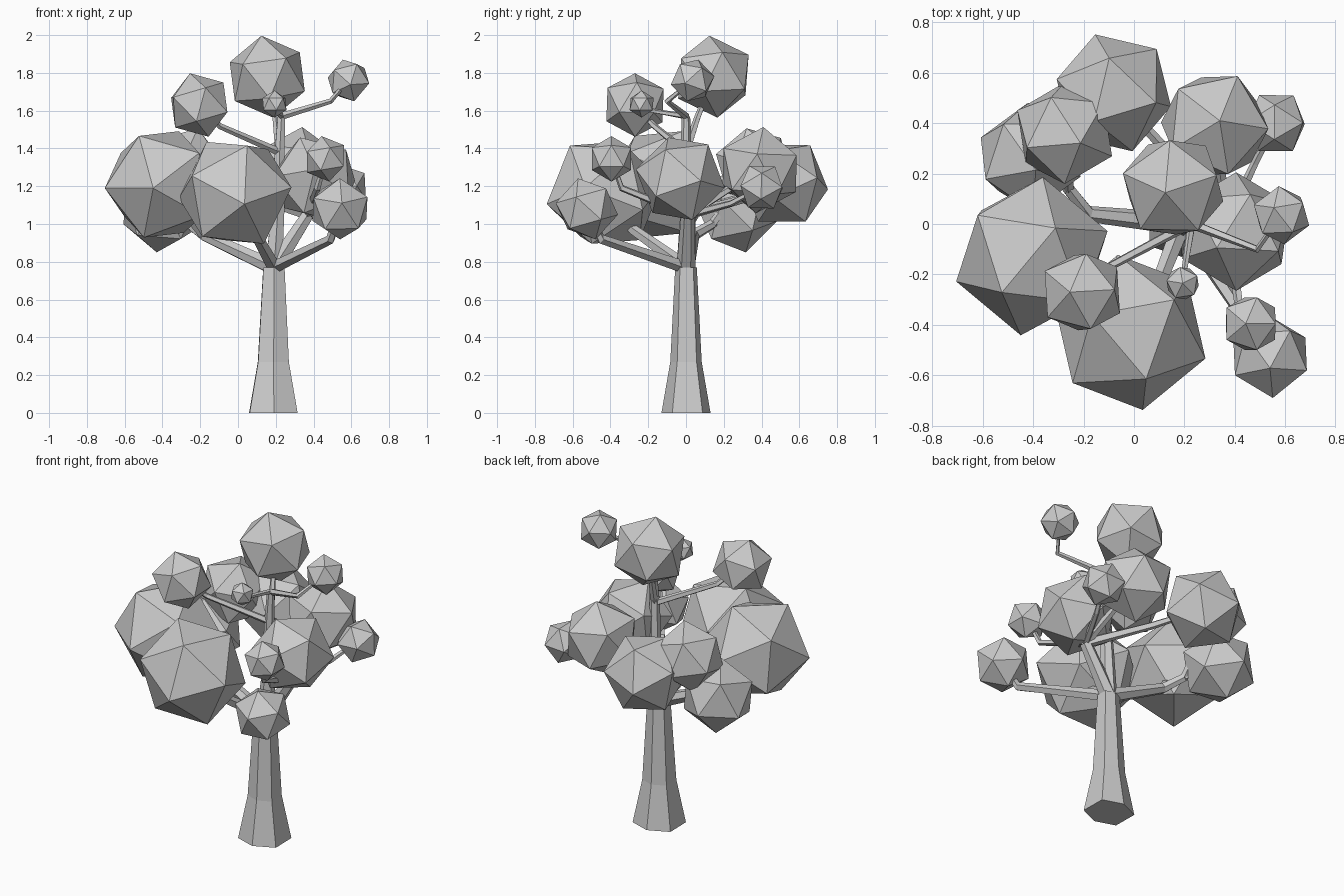
import bpy
import bmesh
import math
from mathutils import Vector, Matrix

cube = bpy.data.objects.get("Cube")
if cube:
    bpy.data.objects.remove(cube, do_unlink=True)

grey = bpy.data.materials.new("plain grey")
grey.use_nodes = True
shade = (0.6, 0.6, 0.6, 1.0)
grey.diffuse_color = shade
grey.node_tree.nodes["Principled BSDF"].inputs["Base Color"].default_value = shade


def add_object(name, bm):
    """Turn a bmesh into a flat shaded object with the one material."""
    bmesh.ops.recalc_face_normals(bm, faces=bm.faces)
    mesh = bpy.data.meshes.new(name)
    bm.to_mesh(mesh)
    bm.free()
    mesh.materials.append(grey)
    obj = bpy.data.objects.new(name, mesh)
    bpy.context.collection.objects.link(obj)
    return obj


def frame(main, side):
    """Rotation whose z axis is main and whose x axis leans to side."""
    z = Vector(main).normalized()
    side = Vector(side)
    x = (side - z * side.dot(z)).normalized()
    return Matrix((x, z.cross(x), z)).transposed()


def polygon(sides):
    angles = [math.tau * k / sides for k in range(sides)]
    return [(math.cos(a), math.sin(a)) for a in angles]


def limb(name, points, radii, outline):
    """Faceted tube along a path; the outline is scaled at each point."""
    points = [Vector(p) for p in points]
    last = len(points) - 1
    sides = len(outline)
    bm = bmesh.new()
    rings = []
    for i, point in enumerate(points):
        along = points[min(i + 1, last)] - points[max(i - 1, 0)]
        # the outline's first axis faces forward on upright limbs
        turn = frame(along, (0.02, -1, 0.05))
        rings.append([bm.verts.new(point + turn @ Vector((u, v, 0)) * radii[i])
                      for u, v in outline])
    for low, high in zip(rings, rings[1:]):
        for k in range(sides):
            n = (k + 1) % sides
            bm.faces.new((low[k], low[n], high[n], high[k]))
    bm.faces.new(rings[0][::-1])
    bm.faces.new(rings[-1])
    return add_object(name, bm)


def leaf_ball(name, centre, radius, corner, neighbour):
    """Icosahedron turned so one corner and an adjacent one aim as given."""
    bm = bmesh.new()
    bmesh.ops.create_icosphere(bm, subdivisions=1, radius=radius)
    bm.verts.ensure_lookup_table()
    first = bm.verts[0]
    second = first.link_edges[0].other_vert(first)
    source = frame(first.co, second.co)
    turn = frame(corner, neighbour) @ source.transposed()
    for v in bm.verts:
        v.co = turn @ v.co + Vector(centre)
    return add_object(name, bm)


# Foliage: centre, radius, direction of one corner, direction of the next
leaves = {
    "crown": ((.155, .145, 1.78), .22, (-3, -2, 21), (18, 5, 13)),
    "upper_right": ((-.205, -.27, 1.63), .175, (-5, 0, 17), (13, 1, 11)),
    "upper_left": ((.585, .035, 1.76), .118, (-3, 3, 11), (-1, 11, 2)),
    "tiny": ((.193, -.235, 1.635), .072, (0, 0, 1), (1, -1, 0)),
    "big_right": ((-.405, -.128, 1.21), .317, (-30, -10, -2), (-4, -31, -2)),
    "big_front": ((-.015, -.43, 1.165), .317, (5, -31, -6), (28, -8, 3)),
    "back": ((-.08, .52, 1.215), .245, (-7, 22, -3), (17, 17, 3)),
    "back_left": ((.32, .39, 1.285), .23, (2, 2, 23), (20, -1, 10)),
    "low_right": ((-.41, .265, 1.065), .222, (-2, 5, -21), (-13, -13, -16)),
    "small_back": ((.563, .40, 1.195), .13, (7, 11, 0), (10, 0, 7)),
    "back_right": ((-.275, .36, 1.31), .21, (0, 20, -6), (17, 14, 8)),
    "left": ((.405, -.03, 1.24), .24, (0, -24, 5), (17, -16, -8)),
    "small_front": ((.463, -.395, 1.345), .122, (-2, 0, 12), (9, 0, 6)),
    "low_front": ((.54, -.525, 1.08), .168, (1, -16, 3), (14, -5, 6)),
}
for name, data in leaves.items():
    leaf_ball(name + "_foliage", *data)

# Six-sided trunk with a flared foot, broader across its flanks
half = [(.13, 0), (.075, .127), (-.085, .127)]
limb("trunk", [(.187, 0, 0), (.187, 0, .27), (.19, 0, .77)], (1, .64, .44),
     half + [(-u, -v) for u, v in half])

# Upright leader that carries the top, and a stout limb to the left
fork = (.19, 0, .77)
mid = (.21, .01, 1.06)
high = (.22, 0, 1.38)
tip = (.23, 0, 1.57)
bough = (.37, .01, 1.05)
elbow = (-.18, .04, .94)
knee = (-.26, .14, 1.0)
limb("leader", [fork, mid, high, tip], (.05, .04, .03, .022), polygon(6))
limb("left_bough", [fork, bough], (.05, .036), polygon(6))
limb("right_bough", [fork, elbow, knee], (.045, .032, .026), polygon(6))

# Branches: foliage they reach, thickness at the root, path
branches = [
    ("low_front", .035, [fork, (.49, -.45, .92)]),
    ("low_right", .022, [knee]),
    ("back_right", .024, [knee]),
    ("big_right", .028, [elbow]),
    ("big_front", .038, [fork, (.08, -.28, .97)]),
    ("left", .034, [bough]),
    ("back", .03, [bough, (.12, .3, 1.13)]),
    ("back_left", .028, [bough]),
    ("small_back", .022, [bough, (.48, .24, 1.11)]),
    ("small_front", .024, [bough, (.42, -.34, 1.19)]),
    ("upper_right", .022, [high, (-.1, -.17, 1.52)]),
    ("crown", .024, [high, (.2, .06, 1.56)]),
    ("upper_left", .02, [tip, (.49, -.1, 1.65)]),
    ("tiny", .016, [tip, (.2, -.18, 1.6)]),
]
for name, thick, path in branches:
    path = path + [leaves[name][0]]
    taper = [thick * (1 - .5 * i / (len(path) - 1)) for i in range(len(path))]
    limb(name + "_branch", path, taper, polygon(5))
